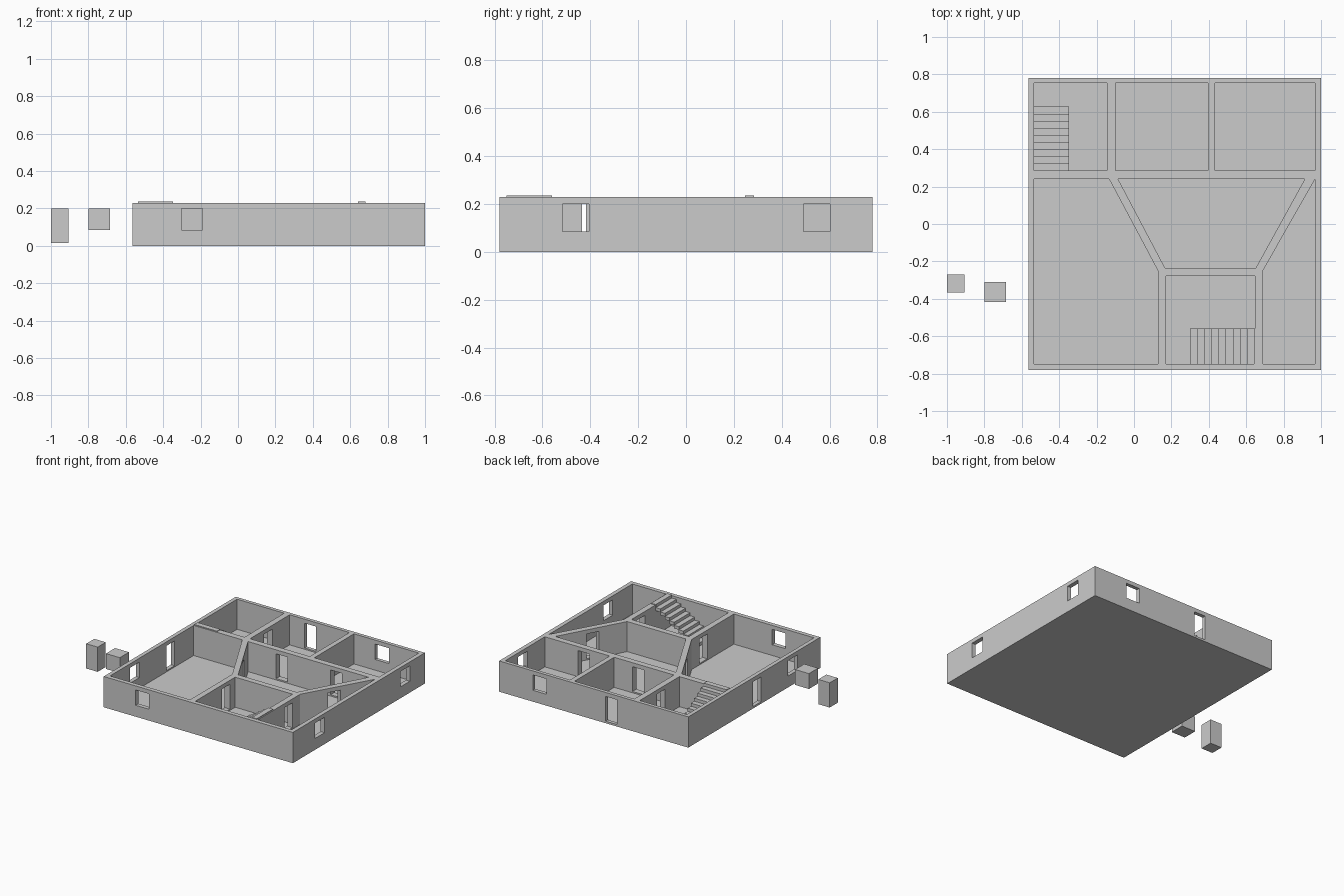
import bpy, bmesh, math
from mathutils import Vector

if "Cube" in bpy.data.objects:
    bpy.data.objects.remove(bpy.data.objects["Cube"])

FLOOR, TOP = 0.005, 0.23


def prism(name, pts, z0, z1):
    """Extrude a flat outline from z0 to z1."""
    bm = bmesh.new()
    face = bm.faces.new([bm.verts.new((x, y, z0)) for x, y in pts])
    ext = bmesh.ops.extrude_face_region(bm, geom=[face])
    bmesh.ops.translate(bm, vec=(0, 0, z1 - z0),
                        verts=[v for v in ext["geom"] if isinstance(v, bmesh.types.BMVert)])
    bmesh.ops.recalc_face_normals(bm, faces=bm.faces[:])
    me = bpy.data.meshes.new(name)
    bm.to_mesh(me)
    bm.free()
    ob = bpy.data.objects.new(name, me)
    bpy.context.collection.objects.link(ob)
    return ob


def rect(x0, x1, y0, y1):
    return [(x0, y0), (x1, y0), (x1, y1), (x0, y1)]


def cut(target, cutter):
    mod = target.modifiers.new(cutter.name, "BOOLEAN")
    mod.operation = "DIFFERENCE"
    mod.solver = "EXACT"
    mod.object = cutter
    bpy.context.view_layer.objects.active = target
    bpy.ops.object.modifier_apply(modifier=mod.name)
    bpy.data.objects.remove(cutter)


# Floor slab and solid wall block
prism("floor", rect(-0.565, 1.0, -0.78, 0.78), 0, FLOOR)
walls = prism("walls", rect(-0.565, 1.0, -0.78, 0.78), FLOOR, TOP)

# Rooms hollowed out of the block
rooms = [
    rect(-0.535, -0.145, 0.285, 0.753),
    rect(-0.10, 0.395, 0.285, 0.753),
    rect(0.432, 0.968, 0.285, 0.753),
    [(-0.535, 0.24), (-0.535, -0.748), (0.128, -0.748), (0.128, -0.25), (-0.133, 0.24)],
    [(-0.085, 0.24), (0.166, -0.235), (0.651, -0.235), (0.913, 0.24)],
    rect(0.171, 0.646, -0.748, -0.278),
    [(0.689, -0.748), (0.968, -0.748), (0.968, 0.24), (0.689, -0.25)],
]
for pts in rooms:
    cut(walls, prism("room_cut", pts, -0.1, 0.4))

# Openings: centre x, centre y, wall direction in degrees
DOOR, WINDOW = (0.095, 0.015, 0.20), (0.112, 0.085, 0.20)
slant = math.degrees(math.atan2(0.475, 0.262))
openings = [
    (WINDOW, -0.245, -0.765, 0), (WINDOW, 0.664, 0.767, 0),
    (WINDOW, 0.984, -0.461, 90), (WINDOW, 0.984, 0.546, 90),
    (WINDOW, -0.55, -0.457, 90),
    (DOOR, 0.072, 0.767, 0), (DOOR, -0.55, -0.034, 90),
    (DOOR, 0.195, 0.262, 0), (DOOR, 0.645, 0.262, 0),
    (DOOR, -0.122, 0.50, 90), (DOOR, 0.15, -0.388, 90), (DOOR, 0.667, -0.388, 90),
    (DOOR, 0.795, -0.017, slant), (DOOR, 0.02, -0.003, -slant),
]
for (w, z0, z1), x, y, a in openings:
    d = Vector((math.cos(math.radians(a)), math.sin(math.radians(a))))
    n = Vector((-d.y, d.x))
    c = Vector((x, y))
    pts = [c + d * sx * w / 2 + n * sy * 0.05 for sx, sy in ((-1, -1), (1, -1), (1, 1), (-1, 1))]
    cut(walls, prism("opening_cut", pts, z0, z1))

# Two flights of open, stacked treads
RISE, GO = 0.023, 0.038
for i in range(10):
    z = FLOOR + i * RISE
    y = 0.627 - i * GO
    prism(f"left_stair_tread_{i}", rect(-0.535, -0.347, y - GO - 0.001, y), z, z + RISE + 0.0005)
    x = 0.30 + i * GO
    prism(f"front_stair_tread_{i}", rect(x, x + GO + 0.001, -0.75, -0.56), z, z + RISE + 0.0005)

# Loose door and window blocks beside the house
prism("spare_door", rect(-1.0, -0.905, -0.365, -0.27), 0.015, 0.20)
prism("spare_window", rect(-0.80, -0.685, -0.418, -0.31), 0.085, 0.20)
